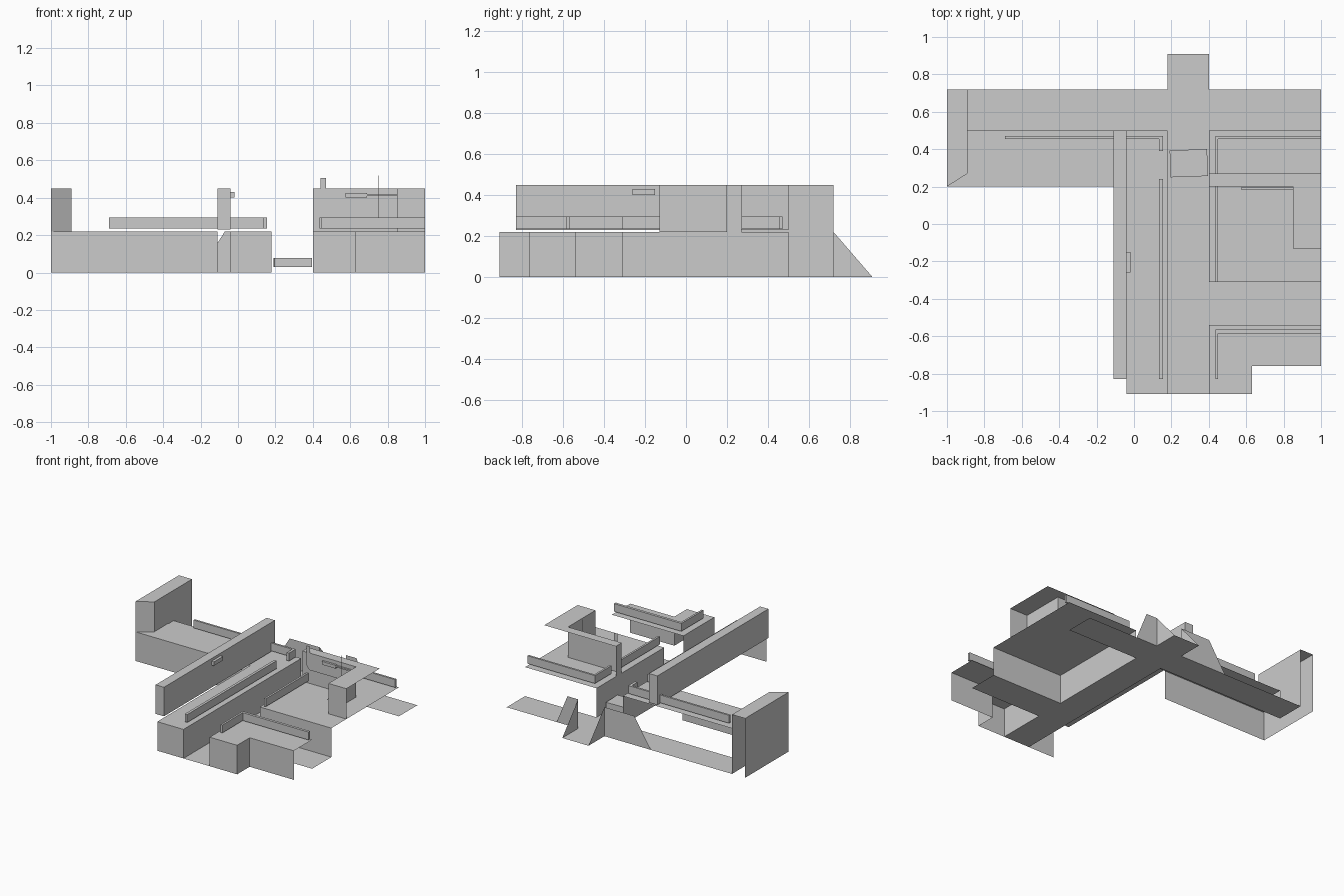
import bpy
import math
from mathutils import Matrix

if "Cube" in bpy.data.objects:
    bpy.data.objects.remove(bpy.data.objects["Cube"], do_unlink=True)

grey = bpy.data.materials.new("plain_grey")
grey.use_nodes = True
colour = (0.6, 0.6, 0.6, 1)
grey.diffuse_color = colour
grey.node_tree.nodes["Principled BSDF"].inputs["Base Color"].default_value = colour

CURB = 0.22
WALL = 0.45


def mesh(name, verts, faces):
    data = bpy.data.meshes.new(name)
    data.from_pydata(verts, [], faces)
    data.materials.append(grey)
    obj = bpy.data.objects.new(name, data)
    bpy.context.collection.objects.link(obj)
    return obj


def flat(name, outline, z):
    """Horizontal polygon."""
    return mesh(name, [(x, y, z) for x, y in outline], [range(len(outline))])


def upright(name, outline, y):
    """Vertical polygon facing the front."""
    return mesh(name, [(x, y, z) for x, z in outline], [range(len(outline))])


def fence(name, path, z0, z1):
    """Vertical sheet along a ground path."""
    n = len(path)
    verts = [(x, y, z) for z in (z0, z1) for x, y in path]
    return mesh(name, verts, [(i, i + 1, n + i + 1, n + i) for i in range(n - 1)])


def rect(x0, x1, y0, y1):
    return [(x0, y0), (x1, y0), (x1, y1), (x0, y1)]


def box(name, x0, x1, y0, y1, z0, z1):
    base = rect(x0, x1, y0, y1)
    verts = [(x, y, z) for z in (z0, z1) for x, y in base]
    sides = [(i, (i + 1) % 4, (i + 1) % 4 + 4, i + 4) for i in range(4)]
    return mesh(name, verts, sides + [(3, 2, 1, 0), (4, 5, 6, 7)])


# Road surfaces
flat("main_road", rect(0.18, 0.4, -0.91, 0.91), 0)
flat("cross_road_right", rect(-0.89, 0.18, 0.5, 0.72), 0)
flat("cross_road_left", rect(0.4, 1, 0.5, 0.72), 0)
flat("side_road", rect(0.4, 1, -0.54, -0.31), 0)

# Raised pavements
flat("long_pavement", rect(-0.04, 0.18, -0.91, 0.5), CURB)
flat("back_pavement", [(-1, 0.2), (-0.04, 0.2), (-0.04, 0.5), (-0.89, 0.5), (-0.89, 0.27)], CURB)
flat("middle_pavement", rect(0.4, 1, -0.31, 0.5), CURB)
flat("corner_pavement", [(0.4, -0.91), (0.63, -0.91), (0.63, -0.76),
                         (1, -0.76), (1, -0.54), (0.4, -0.54)], CURB)

# Curb walls
fence("long_curb", [(-0.04, -0.91), (0.18, -0.91), (0.18, 0.5)], 0, CURB)
fence("back_curb", [(-1, 0.2), (-0.11, 0.2)], 0, CURB)
fence("middle_curb", [(0.4, 0.5), (0.4, -0.31), (1, -0.31)], 0, CURB)
fence("corner_curb", [(0.4, -0.54), (0.4, -0.91), (0.63, -0.91),
                      (0.63, -0.76), (1, -0.76)], 0, CURB)

# Embankment where the main road leaves at the back
upright("embankment_right", [(0.18, 0), (0.18, CURB), (-0.07, CURB), (-0.21, 0)], 0.72)
upright("embankment_left", [(0.4, 0), (0.4, CURB), (0.49, CURB), (0.58, 0)], 0.72)
for side, x in (("right", 0.18), ("left", 0.4)):
    mesh("embankment_slope_" + side,
         [(x, 0.72, 0), (x, 0.91, 0), (x, 0.72, CURB)], [(0, 1, 2)])

# End building on the right, open at the back
flat("end_building_roof", [(-1, 0.2), (-0.89, 0.27), (-0.89, 0.72), (-1, 0.72)], WALL)
fence("end_building_walls", [(-1, 0.72), (-1, 0.2), (-0.89, 0.27), (-0.89, 0.72)], CURB, WALL)
fence("end_building_outer_base", [(-1, 0.2), (-1, 0.72)], 0, CURB)
fence("end_building_inner_base", [(-0.89, 0.5), (-0.89, 0.72)], 0, CURB)

# Long boundary wall with a small sign
box("boundary_wall", -0.11, -0.04, -0.83, 0.5, CURB + 0.01, WALL)
box("wall_sign", -0.04, -0.02, -0.26, -0.15, 0.4, 0.43)

# L-shaped building on the left, open at the outside
flat("corner_building_roof", [(0.4, 0.2), (0.85, 0.2), (0.85, -0.13),
                              (1, -0.13), (1, 0.27), (0.4, 0.27)], WALL)
fence("corner_building_walls", [(0.4, 0.27), (0.4, 0.2), (0.85, 0.2),
                                (0.85, -0.13), (1, -0.13)], CURB, WALL)

# Low railings, each run a slim box
runs = [
    (0.135, 0.155, -0.83, 0.24), (0.135, 0.155, 0.39, 0.47), (-0.69, 0.135, 0.455, 0.47),
    (0.435, 0.45, -0.31, 0.2), (0.435, 0.45, 0.27, 0.47), (0.45, 1, 0.455, 0.47),
    (0.435, 0.45, -0.83, -0.565), (0.45, 1, -0.585, -0.565),
]
for i, run in enumerate(runs):
    box("railing_%d" % (i + 1), *run, 0.235, 0.295)

# Ground plates on the pavements
flat("back_plot", [(-0.89, 0.26), (-0.455, 0.27), (-0.455, 0.435), (-0.89, 0.435)], CURB + 0.004)
flat("long_plot", rect(-0.035, 0.14, 0.02, 0.455), CURB + 0.004)
flat("yard_plot", [(0.5, -0.15), (0.69, -0.3), (0.85, -0.06), (0.85, -0.04),
                   (0.78, 0.02), (0.79, 0.11), (0.7, 0.1)], CURB + 0.004)
flat("drain_cover", rect(0.72, 0.775, 0.035, 0.08), CURB + 0.01)

# Flat pipe, pole and sign in front of the corner building
upright("wall_pipe", [(0.44, 0.505), (0.44, 0.355), (0.465, 0.325), (0.785, 0.325), (0.785, 0.23),
                      (0.82, 0.23), (0.82, 0.345), (0.795, 0.37), (0.47, 0.37), (0.47, 0.505)], 0.192)
upright("thin_pole", [(0.748, 0.29), (0.752, 0.29), (0.752, 0.52), (0.748, 0.52)], 0.17)
box("hanging_sign", 0.575, 0.69, 0.182, 0.198, 0.4, 0.425)
box("sign_bracket", 0.69, 0.85, 0.185, 0.198, 0.41, 0.42)

# Low floating block on the main road
block = box("road_block", -0.1, 0.1, -0.072, 0.072, 0.03, 0.078)
block.matrix_world = Matrix.Translation((0.293, 0.325, 0)) @ Matrix.Rotation(math.radians(2), 4, "Z")
